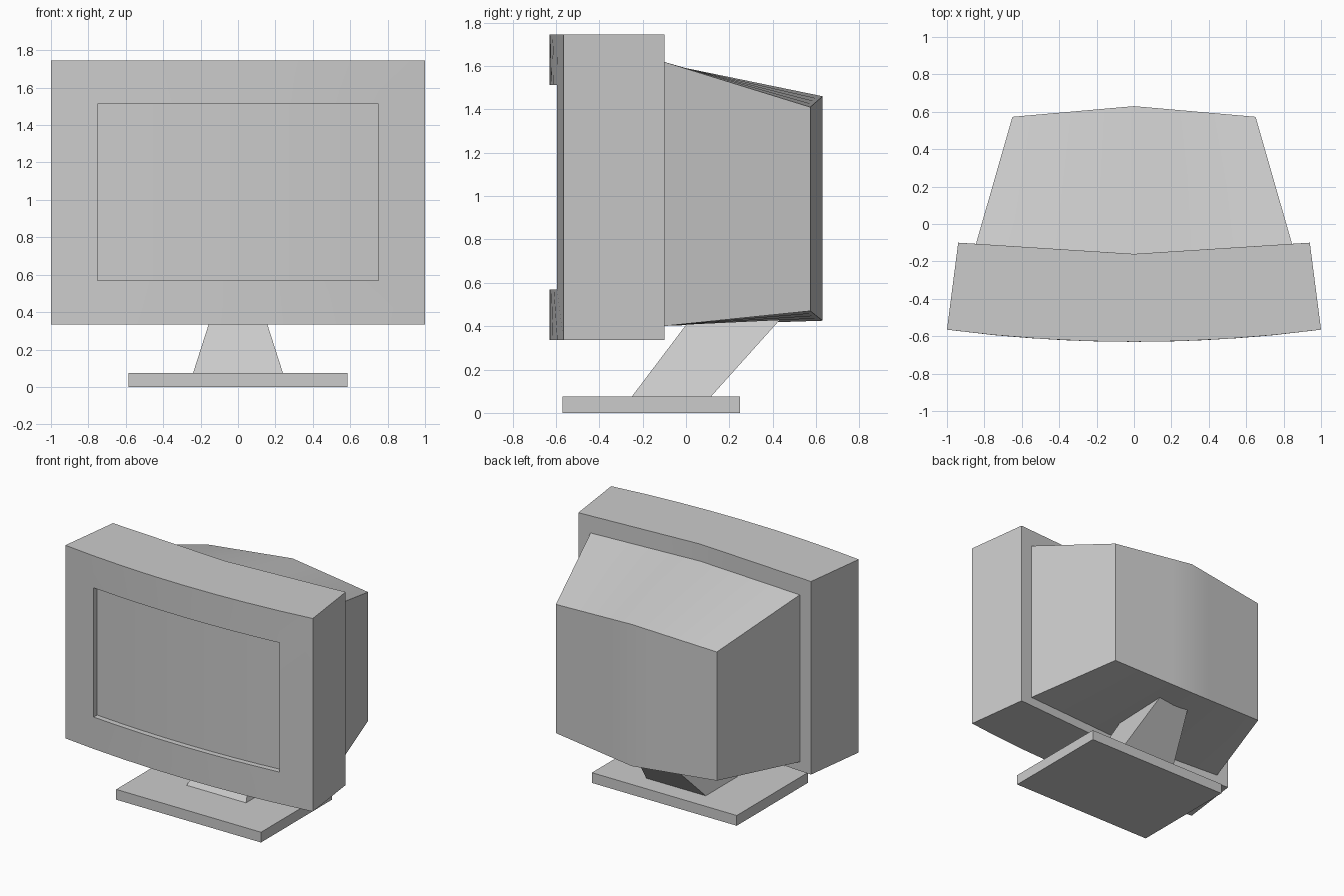
import bpy, bmesh

if "Cube" in bpy.data.objects:
    bpy.data.objects.remove(bpy.data.objects["Cube"])

N = 8  # columns across the width, for the curved front


def ring(hw, z0, z1, yc, bend, power, z0c=None, z1c=None):
    """Rectangular loop: bottom left to right, then top right to left; yc bends by |t|**power."""
    z0c = z0 if z0c is None else z0c
    z1c = z1 if z1c is None else z1c
    bottom, top = [], []
    for i in range(N + 1):
        t = 2 * i / N - 1
        a = abs(t)
        y = yc + bend * a ** power
        bottom.append((hw * t, y, z0c + (z0 - z0c) * a))
        top.append((hw * t, y, z1c + (z1 - z1c) * a))
    return bottom + top[::-1]


def loft(name, rings, cap_first=False, cap_last=False):
    """Bridge successive loops; caps are vertical strips."""
    bm = bmesh.new()
    loops = [[bm.verts.new(p) for p in r] for r in rings]
    n = len(loops[0])
    for a, b in zip(loops, loops[1:]):
        for i in range(n):
            j = (i + 1) % n
            bm.faces.new((a[i], b[i], b[j], a[j]))
    if cap_first:
        for i in range(N):
            v = loops[0]
            bm.faces.new((v[i], v[i + 1], v[n - 2 - i], v[n - 1 - i]))
    if cap_last:
        for i in range(N):
            v = loops[-1]
            bm.faces.new((v[n - 1 - i], v[n - 2 - i], v[i + 1], v[i]))
    bmesh.ops.recalc_face_normals(bm, faces=bm.faces)
    return finish(name, bm)


def finish(name, bm):
    me = bpy.data.meshes.new(name)
    bm.to_mesh(me)
    bm.free()
    ob = bpy.data.objects.new(name, me)
    bpy.context.collection.objects.link(ob)
    bpy.ops.object.select_all(action='DESELECT')
    bpy.context.view_layer.objects.active = ob
    ob.select_set(True)
    bpy.ops.object.shade_smooth_by_angle(angle=0.4)
    return ob


def frustum(name, lower, upper):
    """Block between two rectangles given as (half width, y front, y back, z)."""
    bm = bmesh.new()
    for hw, y0, y1, z in (lower, upper):
        for x, y in ((-hw, y0), (hw, y0), (hw, y1), (-hw, y1)):
            bm.verts.new((x, y, z))
    bmesh.ops.convex_hull(bm, input=bm.verts)
    bmesh.ops.dissolve_limit(bm, angle_limit=0.01, verts=bm.verts, edges=bm.edges)
    bmesh.ops.recalc_face_normals(bm, faces=bm.faces)
    return finish(name, bm)


# Front housing: recessed bowed screen, bezel, sides and back rim
loft("screen_housing", [
    ring(0.75, 0.568, 1.512, -0.59, 0.036, 2),
    ring(0.75, 0.568, 1.512, -0.63, 0.036, 2),
    ring(1.00, 0.335, 1.745, -0.63, 0.065, 2),
    ring(0.94, 0.335, 1.745, -0.16, 0.06, 1),
    ring(0.845, 0.40, 1.62, -0.16, 0.054, 1),
], cap_first=True)

# Tapered tube cover behind the housing
loft("rear_cover", [
    ring(0.845, 0.40, 1.62, -0.16, 0.054, 1),
    ring(0.65, 0.47, 1.41, 0.63, -0.057, 1, 0.425, 1.46),
], cap_last=True)

# Leaning neck, its top hidden in the rear cover
frustum("stand_neck", (0.24, -0.25, 0.115, 0.075), (0.115, 0.045, 0.465, 0.465))

# Flat foot
frustum("stand_base", (0.585, -0.57, 0.25, 0.0), (0.585, -0.57, 0.25, 0.075))
